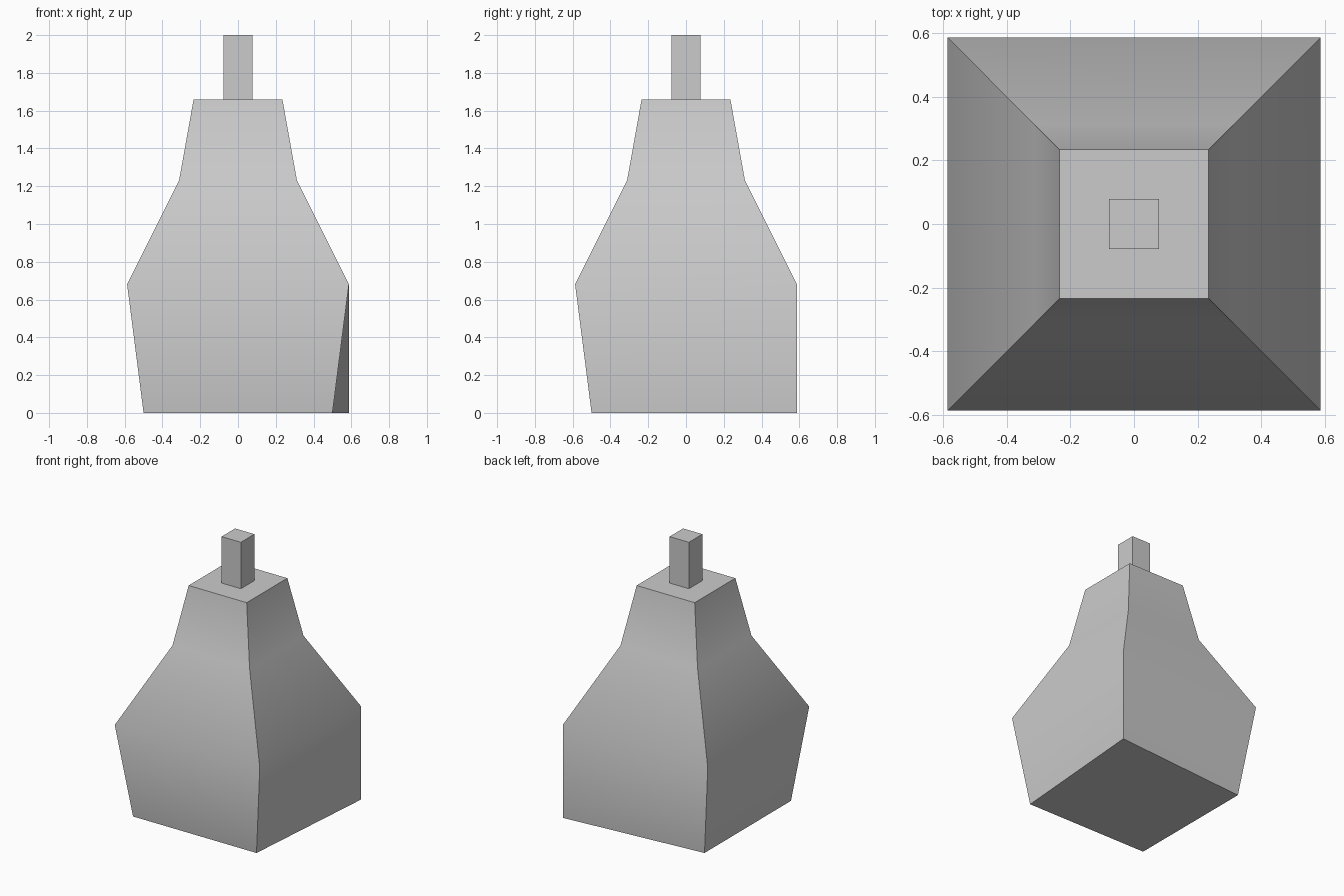
import bpy
import bmesh
from math import radians

cube = bpy.data.objects.get("Cube")
if cube:
    bpy.data.objects.remove(cube, do_unlink=True)

# One plain grey for the whole model
grey = bpy.data.materials.new("plain grey")
grey.use_nodes = True
colour = (0.6, 0.6, 0.6, 1)
grey.diffuse_color = colour
grey.node_tree.nodes["Principled BSDF"].inputs["Base Color"].default_value = colour

CORNERS = [(-1, -1), (1, -1), (1, 1), (-1, 1)]


def square_loft(name, rings, stretched_corner=None):
    """Loft square rings (half width, height) into a capped solid."""
    bm = bmesh.new()
    loops = [[bm.verts.new((sx * r, sy * r, z)) for sx, sy in CORNERS]
             for r, z in rings]
    if stretched_corner:
        loops[0][2].co.xy = (stretched_corner, stretched_corner)
    for low, high in zip(loops, loops[1:]):
        for i in range(4):
            j = (i + 1) % 4
            bm.faces.new((low[i], low[j], high[j], high[i]))
    bm.faces.new(loops[0][::-1])
    bm.faces.new(loops[-1])
    bmesh.ops.recalc_face_normals(bm, faces=bm.faces)
    mesh = bpy.data.meshes.new(name)
    bm.to_mesh(mesh)
    bm.free()
    mesh.materials.append(grey)
    obj = bpy.data.objects.new(name, mesh)
    bpy.context.collection.objects.link(obj)
    # Smooth up the sides, sharp at the corners and caps
    bpy.ops.object.select_all(action="DESELECT")
    obj.select_set(True)
    bpy.context.view_layer.objects.active = obj
    bpy.ops.object.shade_smooth_by_angle(angle=radians(50))
    return obj


# Tapered body, with its back left foot corner dropping straight down
square_loft("body", [(0.5, 0), (0.587, 0.68), (0.312, 1.23), (0.235, 1.66)], 0.587)

# Square peg on top
square_loft("top_peg", [(0.078, 1.66), (0.078, 2.0)])
